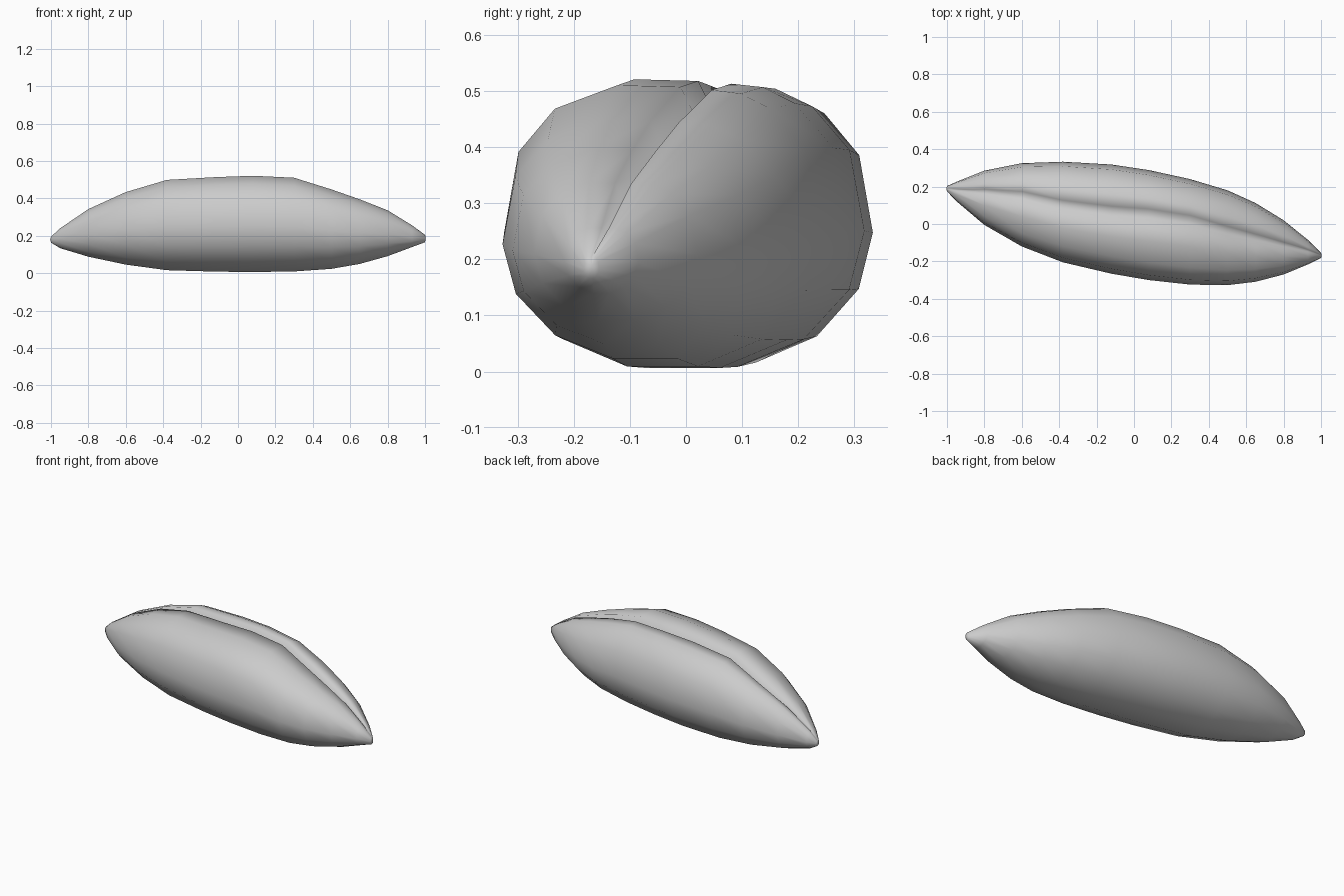
import bpy, bmesh
from math import sin, cos, radians

if "Cube" in bpy.data.objects:
    bpy.data.objects.remove(bpy.data.objects["Cube"])

# Stations along the grain: x, back y, front y, bottom z, top z, groove y, groove depth
STATIONS = [
    (-1.0, 0.203, 0.175, 0.163, 0.195, 0.190, 0.0),
    (-0.95, 0.225, 0.122, 0.132, 0.242, 0.182, 0.012),
    (-0.80, 0.285, -0.005, 0.085, 0.345, 0.172, 0.035),
    (-0.60, 0.325, -0.120, 0.041, 0.437, 0.152, 0.05),
    (-0.38, 0.333, -0.205, 0.010, 0.505, 0.100, 0.06),
    (-0.12, 0.318, -0.266, 0.002, 0.520, 0.066, 0.065),
    (0.08, 0.288, -0.300, 0.000, 0.526, 0.051, 0.065),
    (0.30, 0.240, -0.324, 0.003, 0.515, 0.018, 0.06),
    (0.50, 0.180, -0.327, 0.018, 0.453, -0.038, 0.055),
    (0.65, 0.112, -0.309, 0.045, 0.400, -0.075, 0.048),
    (0.80, 0.020, -0.270, 0.088, 0.340, -0.112, 0.035),
    (0.93, -0.085, -0.216, 0.138, 0.258, -0.144, 0.015),
    (1.0, -0.155, -0.182, 0.165, 0.205, -0.167, 0.0),
]


def section(x, yb, yf, z0, z1, gy, depth):
    """Round belly, fuller twin lobes on top, V groove between them."""
    c, r = (yb + yf) / 2, (yb - yf) / 2
    zc = z0 + (z1 - z0) * 0.48
    n = 2.5

    def top(y):
        u = min(1, abs(y - c) / r)
        return zc + (z1 - zc) * (1 - u ** n) ** (1 / n)

    def lobe(sign):
        side = [c + sign * r, c + sign * r * 0.91, c + sign * r * 0.68]
        lip = gy + sign * r * 0.1
        mid = (side[2] + lip) / 2
        pts = [(y, top(y)) for y in side] + [(mid, top(mid))]
        return pts + [(lip, top(lip) - depth * 0.12)]

    pts = lobe(1) + [(gy, top(gy) - depth)] + lobe(-1)[::-1]
    for a in range(205, 360, 26):
        t = radians(a)
        pts.append((c + r * cos(t), zc + (zc - z0) * sin(t)))
    return [(x, y, z) for y, z in pts]


# Loft the sections and close both tips
bm = bmesh.new()
rings = [[bm.verts.new(p) for p in section(*s)] for s in STATIONS]
for a, b in zip(rings, rings[1:]):
    for i in range(len(a)):
        j = (i + 1) % len(a)
        bm.faces.new((a[i], a[j], b[j], b[i]))
for ring, dx in ((rings[0], -0.004), (rings[-1], 0.004)):
    mid = sum((v.co for v in ring[1:]), ring[0].co.copy()) / len(ring)
    mid.x += dx
    tip = bm.verts.new(mid)
    for i in range(len(ring)):
        bm.faces.new((ring[i], ring[(i + 1) % len(ring)], tip))
bmesh.ops.recalc_face_normals(bm, faces=bm.faces)
for f in bm.faces:
    f.smooth = True
mesh = bpy.data.meshes.new("grain_kernel")
bm.to_mesh(mesh)
bm.free()
bpy.context.collection.objects.link(bpy.data.objects.new("grain_kernel", mesh))
